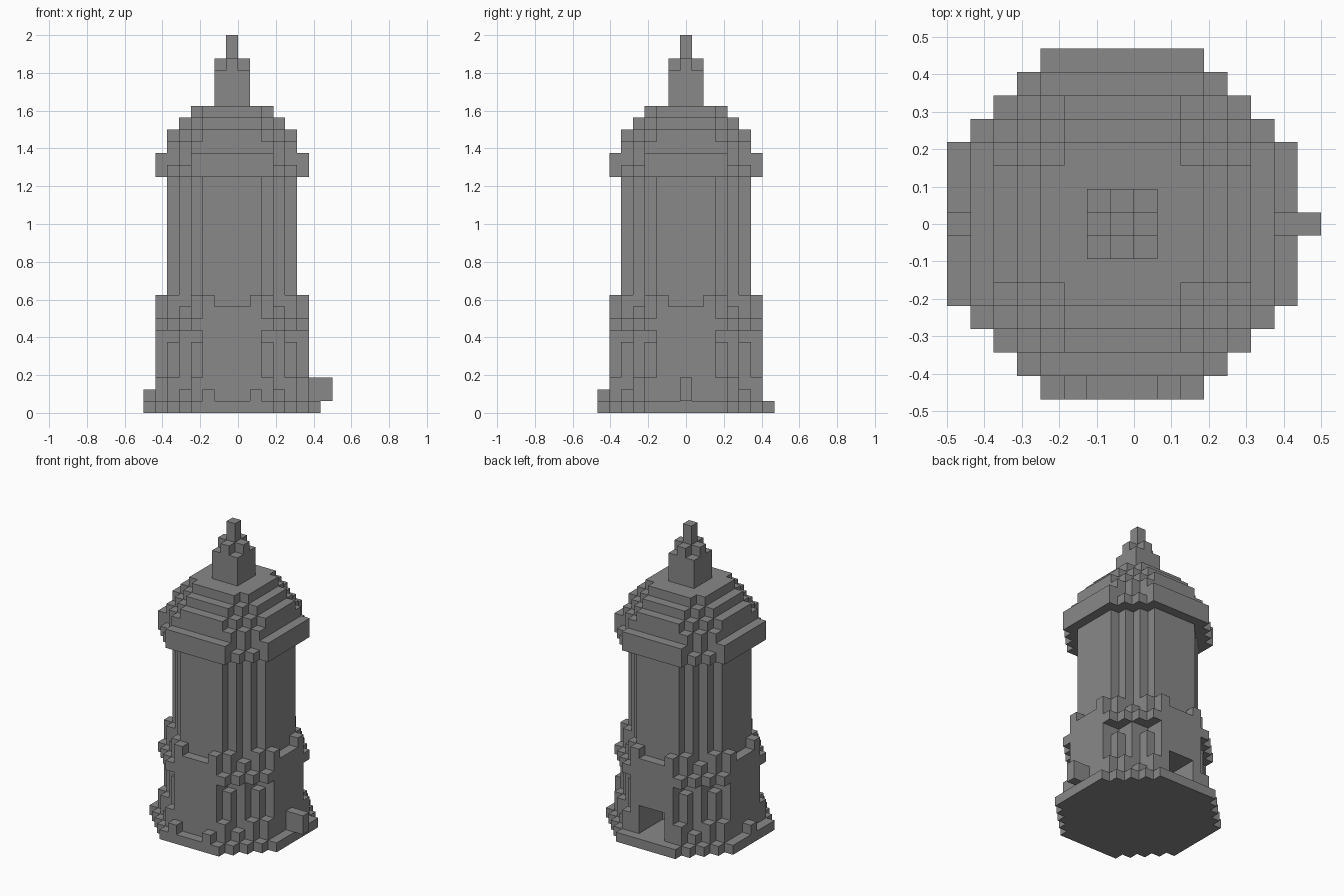
import bpy
import bmesh

V = 1 / 16          # size of one block
CX = -V / 2         # tower axis in x

if "Cube" in bpy.data.objects:
    bpy.data.objects.remove(bpy.data.objects["Cube"], do_unlink=True)

stone = bpy.data.materials.new("stone grey")
stone.use_nodes = True
grey = (0.25, 0.25, 0.25, 1)
stone.diffuse_color = grey
stone.node_tree.nodes["Principled BSDF"].inputs["Base Color"].default_value = grey


def finish(bm, name):
    """Turn block coordinates into a finished object."""
    for v in bm.verts:
        v.co = (CX + v.co.x * V, v.co.y * V, v.co.z * V)
    bmesh.ops.recalc_face_normals(bm, faces=bm.faces)
    mesh = bpy.data.meshes.new(name)
    bm.to_mesh(mesh)
    bm.free()
    mesh.materials.append(stone)
    obj = bpy.data.objects.new(name, mesh)
    bpy.context.collection.objects.link(obj)
    return obj


def prism(bm, points, z0, z1):
    face = bm.faces.new([bm.verts.new((x, y, z0)) for x, y in points])
    new = bmesh.ops.extrude_face_region(bm, geom=[face])["geom"]
    verts = [g for g in new if isinstance(g, bmesh.types.BMVert)]
    bmesh.ops.translate(bm, verts=verts, vec=(0, 0, z1 - z0))


def box(bm, x0, x1, y0, y1, z0, z1):
    prism(bm, [(x0, y0), (x1, y0), (x1, y1), (x0, y1)], z0, z1)


def block(bm, u, v, z0, z1):
    box(bm, u - 0.5, u + 0.5, v - 0.5, v + 0.5, z0, z1)


def stepped_octagon(bm, r, s, z0, z1):
    """Octagon of blocks with |u| <= r, |v| <= r and |u| + |v| <= s."""
    quarter = []
    for v in range(s - r, r + 1):
        u = s - v + 0.5
        quarter += [(u, v - 0.5), (u, v + 0.5)]
    quarter = quarter[1:-1] if s == r else quarter
    points = []
    for _ in range(4):
        points += quarter if not points else []
        quarter = [(-y, x) for x, y in quarter]
        if len(points) < 4 * len(quarter):
            points += quarter
    # the first block of each quarter starts on the flat side, so drop it
    flat = s - r - 0.5
    points = [p for p in points
              if not (max(map(abs, p)) == r + 0.5 and min(map(abs, p)) == abs(flat))]
    prism(bm, points, z0, z1)


def corners(bm, a, b, z0, z1, swap=True):
    """Repeat one block in all four corners, on both sides of the diagonal."""
    spots = {(a, b), (b, a)} if swap else {(a, b)}
    for u, v in spots:
        for su in (-1, 1):
            for sv in (-1, 1):
                block(bm, su * u, sv * v, z0, z1)


# Base plate with small blocks at the foot
bm = bmesh.new()
stepped_octagon(bm, 7, 10, 0, 1)
finish(bm, "base_plate")

bm = bmesh.new()
for u, v in ((-2, -7), (2, -7), (-7, 0)):
    block(bm, u, v, 1, 2)
finish(bm, "foot_blocks")

bm = bmesh.new()
box(bm, 6.5, 8.5, -0.5, 0.5, 1, 3)
finish(bm, "side_handle")

# Shaft and the wider panels around its lower part
bm = bmesh.new()
stepped_octagon(bm, 5, 7, 1, 20)
shaft = finish(bm, "shaft")

bm = bmesh.new()
box(bm, -2.5, 2.5, -6.5, 6.5, 1, 9)
panels = finish(bm, "front_back_panels")

bm = bmesh.new()
box(bm, -6.5, 6.5, -2.5, 2.5, 1, 9)
finish(bm, "side_panels")

# Doorway in the back
bm = bmesh.new()
box(bm, -1.5, 1.5, 2.5, 7.5, 0.5, 4)
cutter = finish(bm, "doorway_cutter")
cutter.hide_render = True
cutter.hide_set(True)
for obj in (shaft, panels):
    cut = obj.modifiers.new("doorway", "BOOLEAN")
    cut.operation = "DIFFERENCE"
    cut.solver = "EXACT"
    cut.object = cutter

# Battlements and corner stonework
bm = bmesh.new()
corners(bm, 2, 6, 9, 10)
finish(bm, "battlements")

bm = bmesh.new()
corners(bm, 3, 5, 1, 6)
corners(bm, 4, 4, 1, 9)
corners(bm, 3, 5, 7, 10)
finish(bm, "corner_posts")

bm = bmesh.new()
corners(bm, 3, 6, 7, 8)
corners(bm, 4, 5, 7, 8)
finish(bm, "corner_band")

bm = bmesh.new()
corners(bm, 3, 6, 1, 3)
corners(bm, 5, 4, 1, 3, swap=False)
corners(bm, 4, 5, 1, 2, swap=False)
finish(bm, "corner_feet")

# Stepped roof
bm = bmesh.new()
for r, s, z in ((6, 9, 20), (6, 8, 21), (5, 8, 22), (5, 7, 23), (4, 6, 24), (3, 5, 25)):
    stepped_octagon(bm, r, s, z, z + 1)
finish(bm, "roof")

bm = bmesh.new()
corners(bm, 3, 6, 21, 22)
finish(bm, "cornice_ends")

# Spire
bm = bmesh.new()
box(bm, -1.5, 1.5, -1.5, 1.5, 26, 29)
box(bm, -1.5, 1.5, -0.5, 0.5, 29, 30)
box(bm, -0.5, 0.5, -1.5, 1.5, 29, 30)
block(bm, 0, 0, 30, 32)
finish(bm, "spire")
